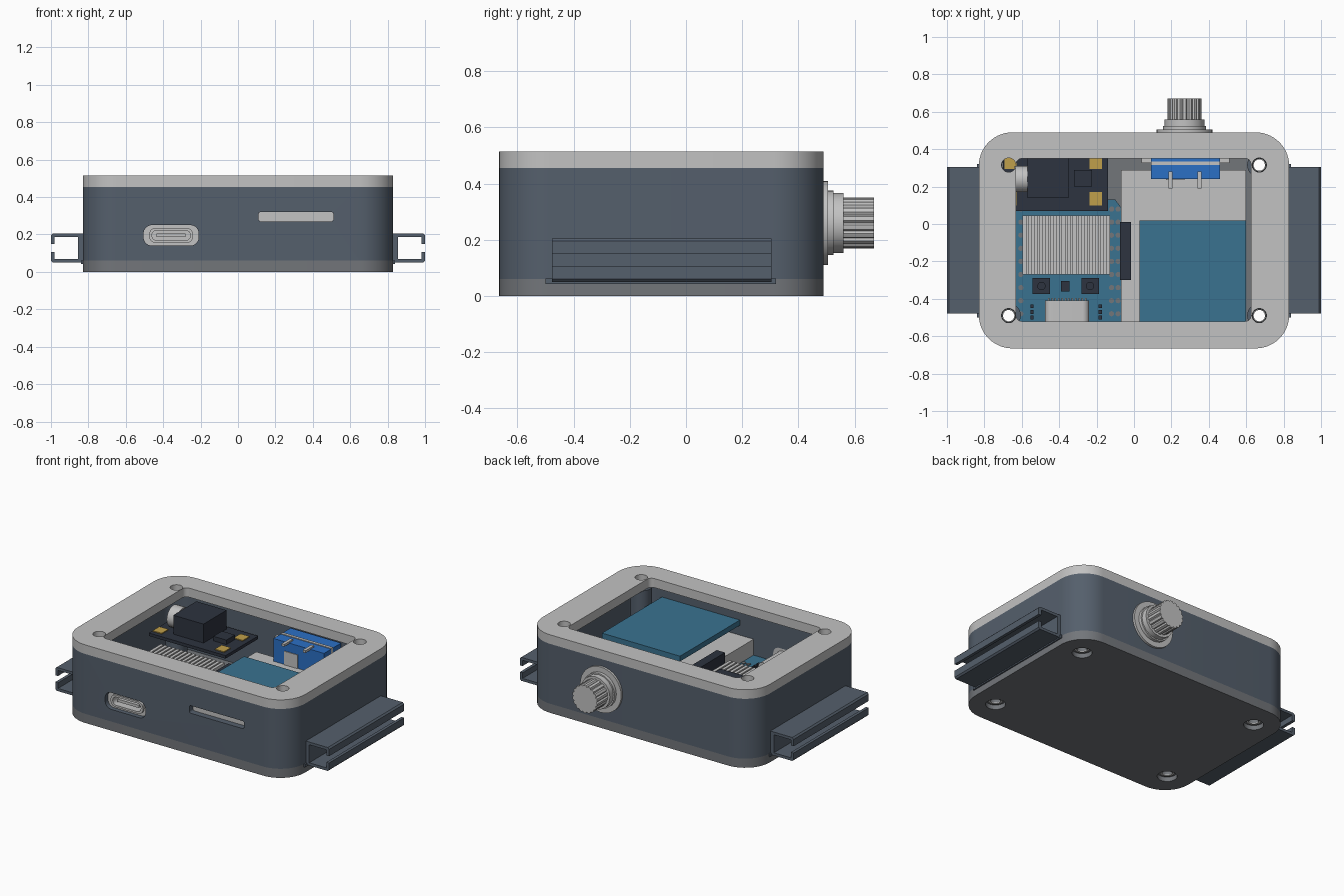
import bpy, bmesh, math
from mathutils import Matrix, Vector

cube = bpy.data.objects.get("Cube")
if cube:
    bpy.data.objects.remove(cube, do_unlink=True)


def material(name, r, g, b):
    m = bpy.data.materials.new(name)
    m.use_nodes = True
    m.diffuse_color = (r, g, b, 1)
    m.node_tree.nodes["Principled BSDF"].inputs["Base Color"].default_value = (r, g, b, 1)
    return m


SLATE = material("slate", 0.09, 0.115, 0.15)
LIGHT = material("light_grey", 0.54, 0.54, 0.54)
MID = material("mid_grey", 0.17, 0.18, 0.195)
BOARD = material("board_blue", 0.042, 0.17, 0.28)
BLUE = material("bright_blue", 0.024, 0.16, 0.56)
DARK = material("charcoal", 0.026, 0.033, 0.05)
GOLD = material("gold", 0.53, 0.35, 0.07)


def finish(name, bm, mat, smooth=True):
    me = bpy.data.meshes.new(name)
    bmesh.ops.recalc_face_normals(bm, faces=bm.faces)
    bm.to_mesh(me)
    bm.free()
    me.materials.append(mat)
    ob = bpy.data.objects.new(name, me)
    bpy.context.collection.objects.link(ob)
    if smooth:
        shade(ob)
    return ob


def activate(ob):
    bpy.ops.object.select_all(action='DESELECT')
    ob.select_set(True)
    bpy.context.view_layer.objects.active = ob


def shade(ob):
    activate(ob)
    bpy.ops.object.shade_smooth_by_angle(angle=math.radians(30))


def boxes(name, mat, *bounds):
    """Boxes given as x0, x1, y0, y1, z0, z1, joined in one object."""
    bm = bmesh.new()
    for x0, x1, y0, y1, z0, z1 in bounds:
        mtx = Matrix.Translation(((x0 + x1) / 2, (y0 + y1) / 2, (z0 + z1) / 2))
        bmesh.ops.create_cube(bm, size=1, matrix=mtx @ Matrix.Diagonal((x1 - x0, y1 - y0, z1 - z0, 1)))
    return finish(name, bm, mat, False)


def extrude(name, mat, points, a, b, axis='z'):
    """Extrude an outline along z, or along y when the outline is in xz."""
    place = (lambda u, v: (u, v, a)) if axis == 'z' else (lambda u, v: (u, a, v))
    shift = (0, 0, b - a) if axis == 'z' else (0, b - a, 0)
    bm = bmesh.new()
    face = bm.faces.new([bm.verts.new(place(u, v)) for u, v in points])
    top = bmesh.ops.extrude_face_region(bm, geom=[face])["geom"]
    bmesh.ops.translate(bm, vec=shift, verts=[v for v in top if isinstance(v, bmesh.types.BMVert)])
    return finish(name, bm, mat)


def rounded(u0, u1, v0, v1, r, n=10):
    pts = []
    for k, (cu, cv) in enumerate([(u1 - r, v1 - r), (u0 + r, v1 - r), (u0 + r, v0 + r), (u1 - r, v0 + r)]):
        for i in range(n + 1):
            t = math.pi / 2 * (k + i / n)
            pts.append((cu + r * math.cos(t), cv + r * math.sin(t)))
    return pts


def circle(u, v, r, n=32, tooth=0):
    return [(u + (r - tooth * (i % 4 == 0)) * math.cos(2 * math.pi * i / n),
             v + (r - tooth * (i % 4 == 0)) * math.sin(2 * math.pi * i / n)) for i in range(n)]


def cut(ob, *cutters):
    for c in cutters:
        c.hide_render = True
        mod = ob.modifiers.new("cut", 'BOOLEAN')
        mod.operation, mod.solver, mod.object = 'DIFFERENCE', 'EXACT', c
        activate(ob)
        bpy.ops.object.modifier_apply(modifier=mod.name)
        bpy.data.objects.remove(c, do_unlink=True)
    shade(ob)


# Case: base plate, walls and lid frame
OUTER = rounded(-0.83, 0.83, -0.665, 0.49, 0.18, 14)
base = extrude("base_plate", MID, OUTER, 0, 0.06)
walls = extrude("case_walls", SLATE, OUTER, 0.06, 0.455)
lid = extrude("lid_frame", LIGHT, OUTER, 0.455, 0.515)
cut(walls,
    extrude("cavity_cut", SLATE, rounded(-0.775, 0.775, -0.61, 0.435, 0.13), 0, 0.6),
    extrude("port_cut", SLATE, rounded(-0.505, -0.21, 0.14, 0.25, 0.045), -0.8, -0.5, 'y'),
    extrude("card_cut", SLATE, rounded(0.11, 0.51, 0.27, 0.32, 0.012), -0.8, -0.5, 'y'))
cut(lid, extrude("window_cut", LIGHT, rounded(-0.63, 0.625, -0.52, 0.35, 0.03), 0.4, 0.6))

# Screw holes, recesses and corner bosses
for hx in (-0.67, 0.67):
    for hy in (-0.49, 0.315):
        boss_top = 0.28 if hx < 0 < hy else 0.455
        cut(lid, extrude("lid_hole", LIGHT, circle(hx, hy, 0.038), 0.4, 0.6))
        cut(base, extrude("base_hole", MID, circle(hx, hy, 0.034), -0.1, 0.1),
            extrude("base_recess", MID, circle(hx, hy, 0.06), -0.1, 0.03))
        boss = extrude("screw_boss", SLATE, circle(hx, hy, 0.065), 0.06, boss_top)
        cut(boss, extrude("boss_hole", SLATE, circle(hx, hy, 0.036), 0, 0.6))
        ring = extrude("screw_ring", LIGHT, circle(hx, hy, 0.044), 0.024, 0.03)
        cut(ring, extrude("ring_hole", LIGHT, circle(hx, hy, 0.03), 0, 0.1))

# Strap channels on both sides
CHANNEL = [(0.82, 0.05), (0.99, 0.05), (1.0, 0.06), (1.0, 0.105), (0.98, 0.105), (0.98, 0.068),
           (0.855, 0.068), (0.855, 0.187), (0.98, 0.187), (0.98, 0.15), (1.0, 0.15),
           (1.0, 0.195), (0.99, 0.205), (0.82, 0.205)]
for side, label in ((-1, "right"), (1, "left")):
    extrude(label + "_strap_channel", SLATE, [(side * x, z) for x, z in CHANNEL], -0.478, 0.305, 'y')
    boxes(label + "_channel_foot", SLATE, (side * 0.834 - 0.005, side * 0.834 + 0.005, -0.5, 0.32, 0.042, 0.062))

# Control knob at the back
KX, KZ = 0.27, 0.26
extrude("knob_washer", LIGHT, circle(KX, KZ, 0.15), 0.48, 0.505, 'y')
extrude("knob_collar", LIGHT, circle(KX, KZ, 0.115), 0.5, 0.525, 'y')
extrude("knob_nut", LIGHT, circle(KX, KZ, 0.107, 16), 0.525, 0.56, 'y')
extrude("knob", LIGHT, circle(KX, KZ, 0.091, 72, 0.008), 0.55, 0.67, 'y')

# Knob control body inside the case
boxes("control_body", BLUE, (0.09, 0.46, 0.24, 0.315, 0.11, 0.41), (0.09, 0.46, 0.335, 0.42, 0.11, 0.41))
boxes("control_bracket", LIGHT, (0.09, 0.46, 0.315, 0.335, 0.11, 0.415),
      (0.04, 0.51, 0.325, 0.35, 0.2, 0.38), (0.17, 0.27, 0.235, 0.24, 0.22, 0.35))
boxes("control_pins", LIGHT, *[(x - 0.01, x + 0.01, 0.19, 0.28, 0.405, 0.42) for x in (0.195, 0.35)])

# Battery, card reader and display board
boxes("battery", LIGHT, (-0.07, 0.6, -0.605, 0.29, 0.06, 0.26))
boxes("card_reader", LIGHT, (0.11, 0.51, -0.625, -0.1, 0.268, 0.322))
boxes("display_board", BOARD, (0.03, 0.6, -0.605, 0.02, 0.325, 0.36))

# Main board with pads and chips
PCB = 0.155
extrude("main_board", BOARD, [(-0.63, -0.605), (-0.07, -0.605), (-0.07, 0.09), (-0.1, 0.13), (-0.63, 0.13)], 0.13, PCB)
for x in (-0.605, -0.12, -0.085):
    for i in range(9):
        extrude("solder_pad", MID, circle(x, -0.48 + i * 0.07, 0.014, 12), PCB, PCB + 0.004)
for x in (-0.495, -0.235):
    boxes("button_body", DARK, (x - 0.047, x + 0.047, -0.375, -0.29, PCB, 0.185))
    extrude("button_cap", DARK, circle(x, -0.332, 0.022, 20), 0.185, 0.198)
boxes("small_chips", DARK, (-0.39, -0.345, -0.36, -0.305, PCB, 0.18),
      *[(x - 0.009, x + 0.009, y, y + 0.02, PCB, 0.17)
        for x in (-0.545, -0.18) for y in (-0.51, -0.48, -0.45)])
boxes("side_connector", DARK, (-0.075, -0.015, -0.3, 0.01, PCB, 0.29))

# Heat sink with fins along its length
boxes("heat_sink", LIGHT, (-0.595, -0.13, -0.27, 0.045, PCB, 0.2),
      *[(-0.595 + i * 0.0297, -0.575 + i * 0.0297, -0.27, 0.045, 0.2, 0.265) for i in range(16)])

# Charging port
shell = extrude("port_shell", LIGHT, rounded(-0.475, -0.24, 0.155, 0.235, 0.035), -0.65, -0.41, 'y')
cut(shell, extrude("shell_cut", LIGHT, rounded(-0.46, -0.255, 0.168, 0.222, 0.026), -0.7, -0.46, 'y'))
bezel = extrude("port_bezel", LIGHT, rounded(-0.505, -0.21, 0.14, 0.25, 0.045), -0.635, -0.61, 'y')
cut(bezel, extrude("bezel_cut", LIGHT, rounded(-0.475, -0.24, 0.155, 0.235, 0.035), -0.7, -0.5, 'y'))
boxes("port_tongue", LIGHT, (-0.435, -0.28, -0.635, -0.46, 0.186, 0.204))
boxes("port_legs", LIGHT, *[(-0.46 + i * 0.018, -0.452 + i * 0.018, -0.415, -0.395, PCB, 0.17) for i in range(12)])

# Audio board with socket, chip and gold corner pads
boxes("audio_board", DARK, (-0.7, -0.14, 0.07, 0.41, 0.28, 0.3))
boxes("audio_socket", DARK, (-0.57, -0.35, 0.14, 0.38, 0.3, 0.425))
boxes("audio_chip", DARK, (-0.32, -0.225, 0.2, 0.29, 0.3, 0.33))
boxes("gold_pads", GOLD, *[(x - 0.033, x + 0.033, y - 0.035, y + 0.035, 0.3, 0.306)
                           for x in (-0.66, -0.205) for y in (0.135, 0.33)])
nozzle = extrude("socket_nozzle", LIGHT, circle(0.24, 0.365, 0.07, 24), 0.57, 0.64, 'y')
nozzle.data.transform(Matrix.Rotation(math.pi / 2, 4, 'Z'))
